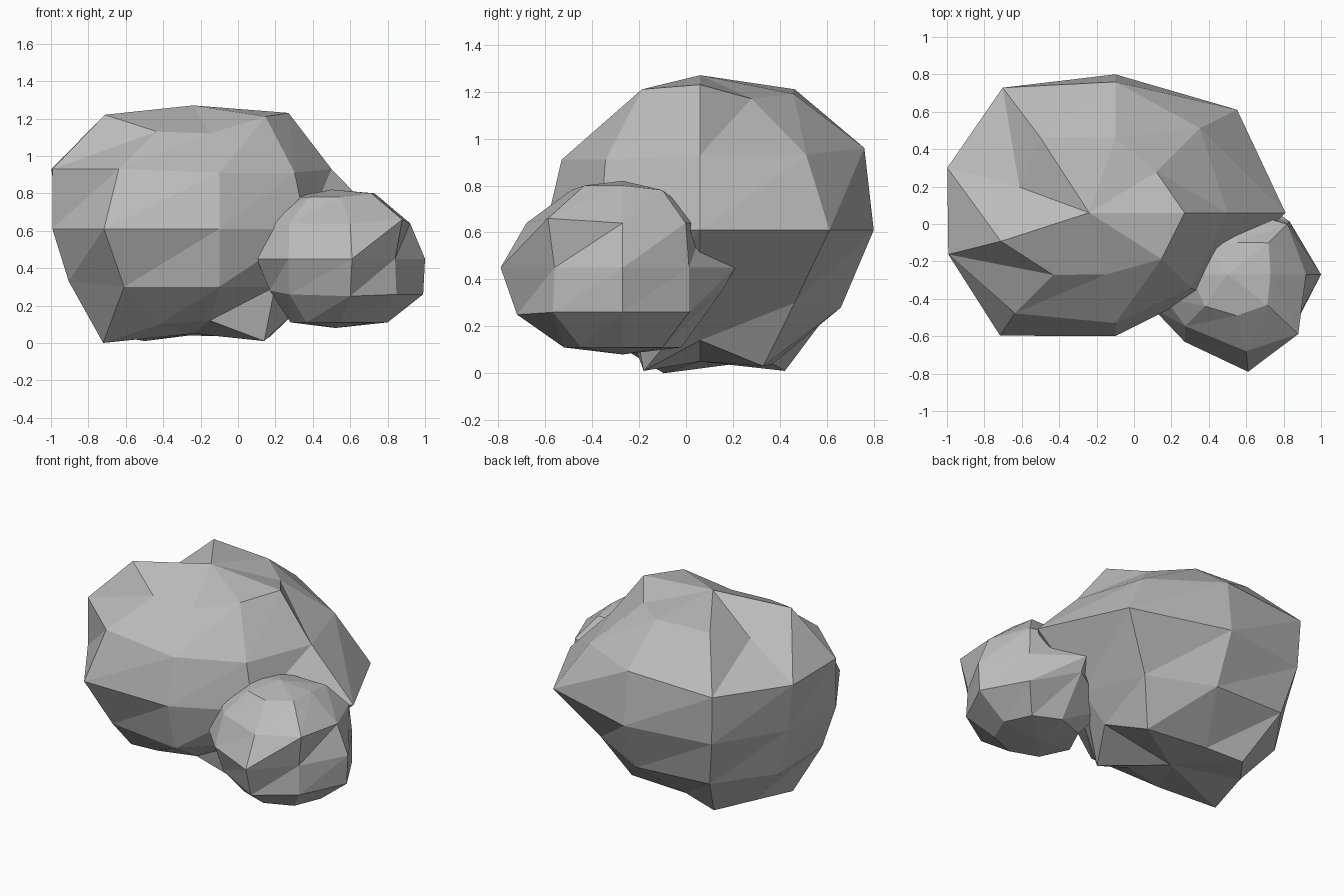
import bpy
import bmesh
from math import cos, sin, radians
from mathutils import Vector

default_cube = bpy.data.objects.get("Cube")
if default_cube:
    bpy.data.objects.remove(default_cube, do_unlink=True)

# One plain grey stone colour
stone = bpy.data.materials.new("stone_grey")
stone.use_nodes = True
grey = (0.5, 0.5, 0.5, 1.0)
stone.diffuse_color = grey
stone.node_tree.nodes["Principled BSDF"].inputs["Base Color"].default_value = grey


def make_rock(name, center, top, bottom, bearings, rings, nudges):
    """Faceted boulder: stacked rings of corners closed by two peak points.

    Bearings are the directions of the corner columns, in degrees from the left side.
    Each ring is (height, distance from the axis for every column).
    Nudges shift single corners, keyed by (ring index, column index).
    """
    bm = bmesh.new()
    axis = Vector((center[0], center[1], 0))
    count = len(bearings)

    # Build the rings of corners
    loops = []
    for ring_index, (height, distances) in enumerate(rings):
        loop = []
        for column, (bearing, distance) in enumerate(zip(bearings, distances)):
            angle = radians(bearing)
            offset = Vector((distance * cos(angle), distance * sin(angle), height))
            shift = Vector(nudges.get((ring_index, column), (0, 0, 0)))
            loop.append(bm.verts.new(axis + offset + shift))
        loops.append(loop)

    # Bridge neighbouring rings with triangles, all split the same way
    for upper, lower in zip(loops, loops[1:]):
        for column in range(count):
            after = (column + 1) % count
            bm.faces.new((upper[column], lower[column], upper[after]))
            bm.faces.new((upper[after], lower[column], lower[after]))

    # Close the peak and the underside
    for point, loop in ((top, loops[0]), (bottom, loops[-1])):
        tip = bm.verts.new(point)
        for column in range(count):
            after = (column + 1) % count
            bm.faces.new((tip, loop[column], loop[after]))

    bmesh.ops.recalc_face_normals(bm, faces=bm.faces[:])
    mesh = bpy.data.meshes.new(name)
    bm.to_mesh(mesh)
    bm.free()
    mesh.materials.append(stone)
    rock = bpy.data.objects.new(name, mesh)
    bpy.context.collection.objects.link(rock)


# Large boulder, with an extra column on its rugged right side
make_rock(
    "large_rock",
    center=(-.1, .06),
    top=(-.24, .06, 1.27),
    bottom=(-.24, .06, .05),
    bearings=(0, 45, 90, 132, 165, 194, 225, 270, 315),
    rings=[
        (1.17, (.37, .31, .40, .57, .53, .63, .47, .33, .35)),
        (.93, (.60, .64, .70, .90, .93, .92, .76, .59, .57)),
        (.61, (.91, .85, .74, .88, .88, .92, .90, .66, .63)),
        (.30, (.55, .57, .60, .78, .81, .83, .72, .58, .42)),
        (.04, (.38, .38, .34, .54, .58, .64, .45, .28, .34)),
    ],
    nudges={
        (0, 0): (0, 0, .06),
        (0, 2): (0, 0, .02),
        (0, 3): (-.02, -.02, .04),
        (0, 4): (0, 0, -.07),
        (0, 5): (0, 0, .05),
        (0, 6): (0, 0, -.04),
        (0, 7): (-.05, 0, -.05),
        (0, 8): (0, 0, .04),
        (1, 2): (0, 0, .03),
        (1, 7): (0, 0, -.02),
        (1, 8): (0, 0, -.02),
        (2, 1): (.05, -.05, 0),
        (2, 6): (.02, -.02, 0),
        (2, 8): (.02, .02, 0),
        (3, 2): (0, 0, -.02),
        (3, 5): (0, 0, .03),
        (4, 0): (0, 0, .1),
        (4, 1): (0, 0, -.01),
        (4, 2): (-.16, -.03, 0),
        (4, 3): (-.04, -.04, -.03),
        (4, 5): (0, 0, -.04),
        (4, 6): (0, 0, .06),
        (4, 7): (-.05, 0, .08),
        (4, 8): (0, 0, -.03),
    },
)

# Small boulder leaning against the front left
make_rock(
    "small_rock",
    center=(.55, -.27),
    top=(.5, -.27, .82),
    bottom=(.52, -.27, .08),
    bearings=range(0, 360, 45),
    rings=[
        (.78, (.18, .24, .17, .24, .25, .24, .22, .23)),
        (.64, (.37, .38, .35, .38, .39, .39, .41, .45)),
        (.45, (.45, .40, .48, .42, .45, .48, .52, .41)),
        (.26, (.44, .40, .43, .42, .38, .39, .45, .42)),
        (.11, (.25, .24, .25, .26, .27, .26, .25, .25)),
    ],
    nudges={
        (0, 0): (0, 0, .02),
        (0, 7): (0, 0, .02),
        (1, 4): (0, -.12, 0),
        (1, 6): (.05, 0, 0),
        (1, 7): (.01, 0, .02),
        (2, 4): (0, -.18, 0),
        (2, 5): (.06, -.02, 0),
        (2, 6): (.06, 0, 0),
        (3, 2): (0, 0, .1),
        (3, 4): (0, -.12, .02),
        (3, 6): (.05, 0, -.01),
    },
)
